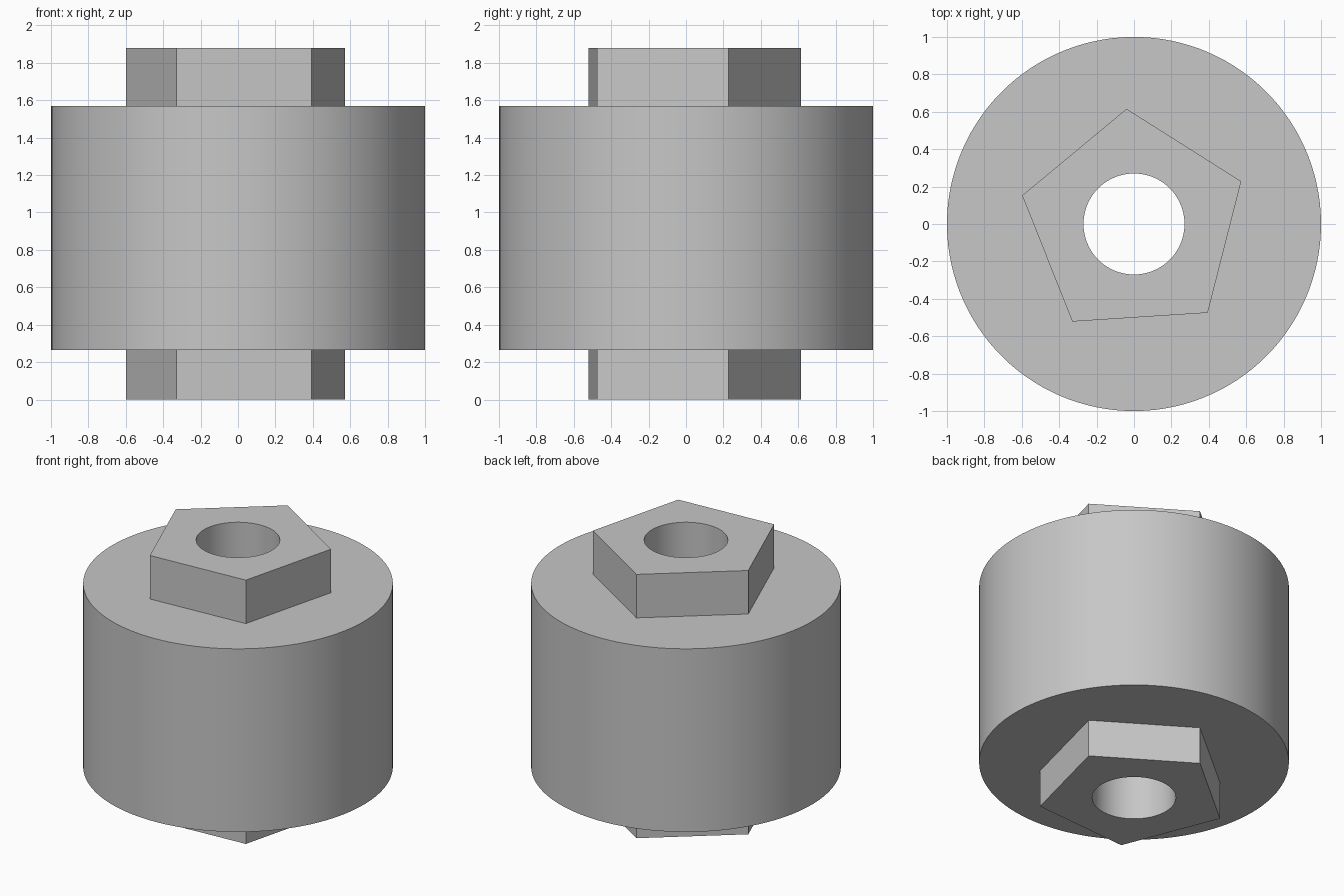
import bpy
import bmesh
from math import cos, sin, pi, radians

cube = bpy.data.objects.get("Cube")
if cube:
    bpy.data.objects.remove(cube, do_unlink=True)

SEGMENTS = 120                 # multiple of five, so pentagon corners land on a vertex
START = radians(93.7)          # direction of the first pentagon corner
BODY_R, HUB_R, BORE_R = 1.0, 0.617, 0.27
BOTTOM, BODY_LOW, BODY_HIGH, TOP = 0.0, 0.265, 1.57, 1.88


def circle(radius):
    return lambda angle: radius


def pentagon(radius):
    side = 2 * pi / 5
    return lambda angle: radius * cos(side / 2) / cos(angle % side - side / 2)


def add_ring(bm, shape, z):
    """One closed loop whose radius follows the given shape."""
    ring = []
    for i in range(SEGMENTS):
        a = 2 * pi * i / SEGMENTS
        r = shape(a)
        ring.append(bm.verts.new((r * cos(a + START), r * sin(a + START), z)))
    return ring


# Grey material
grey = bpy.data.materials.new("plain_grey")
grey.use_nodes = True
colour = (0.57, 0.57, 0.57, 1)
grey.diffuse_color = colour
grey.node_tree.nodes["Principled BSDF"].inputs["Base Color"].default_value = colour

# Round body with a pentagonal hub at each end and a bore right through
hub, body, bore = pentagon(HUB_R), circle(BODY_R), circle(BORE_R)
sections = [
    (bore, BOTTOM), (hub, BOTTOM), (hub, BODY_LOW), (body, BODY_LOW),
    (body, BODY_HIGH), (hub, BODY_HIGH), (hub, TOP), (bore, TOP),
]
bm = bmesh.new()
rings = [add_ring(bm, shape, z) for shape, z in sections]
for lower, upper in zip(rings, rings[1:] + rings[:1]):
    for i in range(SEGMENTS):
        j = (i + 1) % SEGMENTS
        bm.faces.new((lower[i], lower[j], upper[j], upper[i]))
bmesh.ops.recalc_face_normals(bm, faces=bm.faces)

mesh = bpy.data.meshes.new("roller_with_hubs")
bm.to_mesh(mesh)
bm.free()
mesh.materials.append(grey)
roller = bpy.data.objects.new("roller_with_hubs", mesh)
bpy.context.collection.objects.link(roller)

# Smooth the round walls, keep the rims and hub corners sharp
bpy.ops.object.select_all(action="DESELECT")
roller.select_set(True)
bpy.context.view_layer.objects.active = roller
bpy.ops.object.shade_smooth_by_angle(angle=radians(30))
